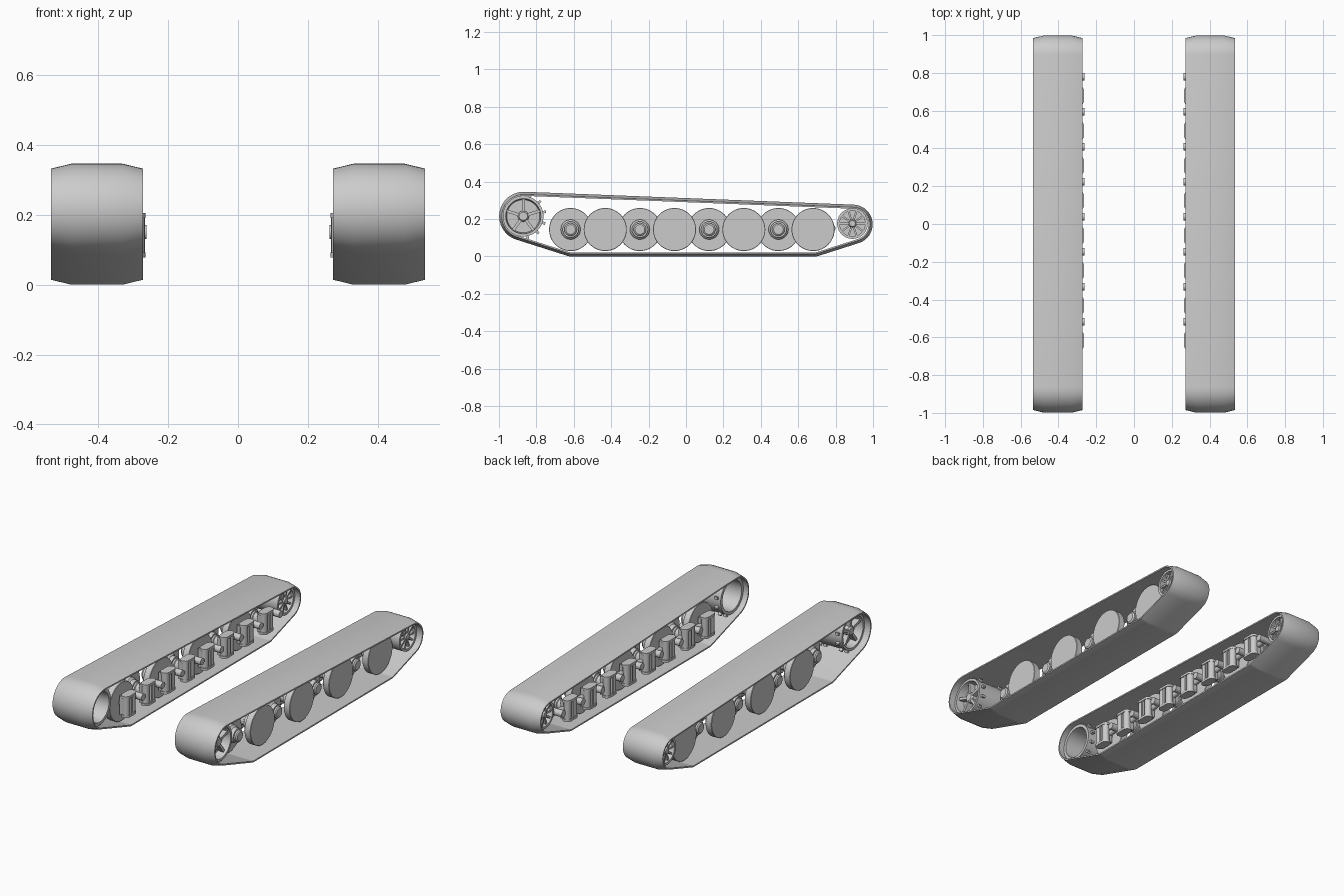
import bpy, bmesh, math
from mathutils import Matrix, Vector

if "Cube" in bpy.data.objects:
    bpy.data.objects.remove(bpy.data.objects["Cube"], do_unlink=True)

grey = bpy.data.materials.new("light_grey")
grey.use_nodes = True
GREY = (0.6, 0.6, 0.6, 1)
grey.diffuse_color = GREY
grey.node_tree.nodes["Principled BSDF"].inputs["Base Color"].default_value = GREY
TAU = math.tau


def finish(name, bm):
    """Turn the left-hand part into an object mirrored to the right."""
    bmesh.ops.recalc_face_normals(bm, faces=bm.faces)
    mesh = bpy.data.meshes.new(name)
    bm.to_mesh(mesh)
    bm.free()
    mesh.materials.append(grey)
    ob = bpy.data.objects.new(name, mesh)
    bpy.context.collection.objects.link(ob)
    ob.modifiers.new("Mirror", "MIRROR")
    bpy.ops.object.select_all(action="DESELECT")
    bpy.context.view_layer.objects.active = ob
    ob.select_set(True)
    bpy.ops.object.shade_smooth_by_angle(angle=math.radians(32))


def bridge(bm, rings, closed):
    """Skin closed vertex rings together."""
    pairs = list(zip(rings, rings[1:] + rings[:1])) if closed else list(zip(rings, rings[1:]))
    for a, b in pairs:
        for i in range(len(a)):
            j = (i + 1) % len(a)
            bm.faces.new((a[i], a[j], b[j], b[i]))
    if not closed:
        bm.faces.new(rings[0])
        bm.faces.new(rings[-1])


def lathe(bm, y, z, profile, closed=False, seg=40):
    """Turn (x, radius) points around an axle along x."""
    rings = [[bm.verts.new((x, y + r * math.cos(TAU * i / seg), z + r * math.sin(TAU * i / seg)))
              for i in range(seg)] for x, r in profile]
    bridge(bm, rings, closed)


def rod(bm, a, b, r1, r2, seg=16):
    a, b = Vector(a), Vector(b)
    m = Matrix.Translation((a + b) / 2) @ (b - a).to_track_quat("Z", "Y").to_matrix().to_4x4()
    bmesh.ops.create_cone(bm, cap_ends=True, segments=seg, radius1=r1, radius2=r2,
                          depth=(b - a).length, matrix=m)


def box(bm, centre, size, turn=Matrix()):
    bmesh.ops.create_cube(bm, size=1, matrix=Matrix.Translation(centre) @ turn @ Matrix.Diagonal((*size, 1)))


# Track belt: loop around four circles (y, z, radius), counter-clockwise
CIRCLES = [(-0.615, 0.06, 0.06), (0.69, 0.06, 0.06), (0.893, 0.172, 0.105), (-0.868, 0.215, 0.131)]


def loop(bm, x, inset, steps=16):
    """Tight loop around the circles, pulled inward by inset."""
    n = len(CIRCLES)
    angles = []
    for i in range(n):
        (y1, z1, r1), (y2, z2, r2) = CIRCLES[i], CIRCLES[(i + 1) % n]
        d = math.hypot(y2 - y1, z2 - z1)
        angles.append(math.atan2(z2 - z1, y2 - y1) - math.acos((r1 - r2) / d))
    verts = []
    for i, (y, z, r) in enumerate(CIRCLES):
        start = angles[i - 1]
        sweep = (angles[i] - start) % TAU
        for k in range(steps + 1):
            t = start + sweep * k / steps
            verts.append(bm.verts.new((x, y + (r - inset) * math.cos(t), z + (r - inset) * math.sin(t))))
    return verts


bm = bmesh.new()
section = [(0.272, 0.014), (0.33, 0), (0.477, 0), (0.535, 0.014), (0.535, 0.022), (0.272, 0.022)]
bridge(bm, [loop(bm, x, inset) for x, inset in section], True)
finish("track_belt", bm)

# Interleaved road wheels: even ones sit inboard, odd ones outboard
AXLE_Z, WHEEL_R = 0.144, 0.115
WHEELS = [-0.617 + 0.1852 * i for i in range(8)]
MID = 0.4


def wheel_row(name, ys, side):
    bm = bmesh.new()
    for y in ys:
        at = lambda *pts: [(MID + side * x, r) for x, r in pts]
        lathe(bm, y, AXLE_Z, at((0.065, WHEEL_R - 0.002), (0.063, WHEEL_R), (0.027, WHEEL_R),
                                (0.025, WHEEL_R - 0.002)), seg=48)
        # stepped hub facing the other row
        lathe(bm, y, AXLE_Z, at((0.026, 0.053), (0.005, 0.053), (-0.005, 0.043), (-0.03, 0.043),
                                (-0.03, 0.034), (-0.04, 0.034), (-0.046, 0.026)), seg=32)
    finish(name, bm)


wheel_row("inner_road_wheels", WHEELS[0::2], -1)
wheel_row("outer_road_wheels", WHEELS[1::2], 1)

# Suspension: twin upright springs in a bracket, swing arm and pivot
bm = bmesh.new()
for y in WHEELS:
    for s in (-1, 1):
        rod(bm, (0.288, y + s * 0.026, 0.085), (0.288, y + s * 0.026, 0.2), 0.021, 0.021)
    for z in (0.085, 0.198):
        rod(bm, (0.29, y - 0.025, z - 0.007), (0.29, y - 0.025, z + 0.007), 0.026, 0.026)
        rod(bm, (0.29, y + 0.025, z - 0.007), (0.29, y + 0.025, z + 0.007), 0.026, 0.026)
        box(bm, (0.29, y, z), (0.052, 0.05, 0.014))
    box(bm, (0.312, y, 0.142), (0.02, 0.085, 0.11))
    box(bm, (0.275, y, 0.142), (0.018, 0.012, 0.11))
finish("suspension_springs", bm)

bm = bmesh.new()
for y in WHEELS:
    rod(bm, (0.262, y + 0.1, 0.15), (0.35, y + 0.1, 0.15), 0.02, 0.02)
    rod(bm, (0.31, y + 0.1, 0.15), (0.31, y + 0.02, AXLE_Z), 0.013, 0.017)
    rod(bm, (0.30, y, AXLE_Z), (0.37, y, AXLE_Z), 0.03, 0.03)
finish("swing_arms", bm)


def spokes(bm, y, z, x, count, r1, r2, width, depth, phase):
    for i in range(count):
        t = phase + TAU * i / count
        r = (r1 + r2) / 2
        box(bm, (x, y + r * math.cos(t), z + r * math.sin(t)), (depth, r2 - r1, width),
            Matrix.Rotation(t, 4, "X"))


# Front drive sprocket: cup-shaped drum, five spokes, toothed rims
SY, SZ = -0.87, 0.215
bm = bmesh.new()
lathe(bm, SY, SZ, [(0.305, 0.108), (0.495, 0.108), (0.495, 0.094), (0.445, 0.088), (0.445, 0.012),
                   (0.425, 0.012), (0.425, 0.084), (0.305, 0.09)], True, 48)
lathe(bm, SY, SZ, [(0.40, 0.03), (0.475, 0.03), (0.485, 0.022)], seg=24)
spokes(bm, SY, SZ, 0.46, 5, 0.02, 0.097, 0.016, 0.04, math.pi / 2)
for x in (0.33, 0.47):
    spokes(bm, SY, SZ, x, 12, 0.1, 0.124, 0.014, 0.02, 0.2)
finish("drive_sprocket", bm)

# Rear idler: open rim with ten spokes on each face
IY, IZ = 0.89, 0.176
bm = bmesh.new()
lathe(bm, IY, IZ, [(0.305, 0.082), (0.5, 0.082), (0.5, 0.068), (0.305, 0.068)], True, 40)
lathe(bm, IY, IZ, [(0.305, 0.016), (0.32, 0.024), (0.485, 0.024), (0.5, 0.016)], seg=24)
lathe(bm, IY, IZ, [(0.395, 0.072), (0.405, 0.072)], seg=40)
for x in (0.325, 0.48):
    spokes(bm, IY, IZ, x, 10, 0.018, 0.072, 0.01, 0.025, 0)
finish("rear_idler", bm)
